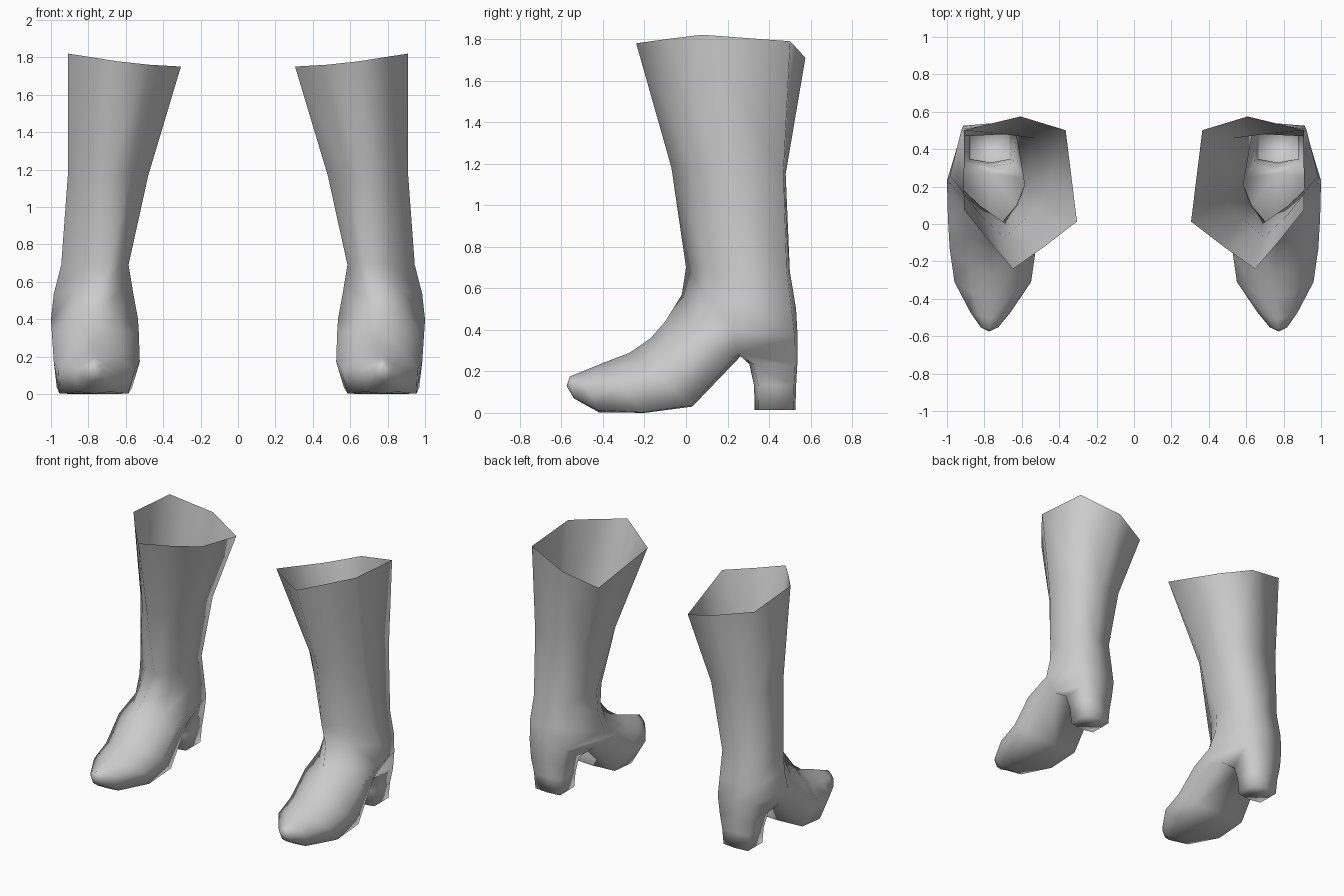
import bpy
import bmesh

cube = bpy.data.objects.get("Cube")
if cube:
    bpy.data.objects.remove(cube, do_unlink=True)

leather = bpy.data.materials.new("grey_leather")
leather.use_nodes = True
grey = (0.6, 0.6, 0.6, 1)
leather.diffuse_color = grey
leather.node_tree.nodes["Principled BSDF"].inputs["Base Color"].default_value = grey

bm = bmesh.new()


def ring(front, back, x_in, x_out, outer, inner=None, shift=0, bulge=.07, tilt=0, drop=0):
    """Eight-point section strung between a front and a back point.
    outer and inner hold corner width, corner and widest position."""
    def side(sign, shape):
        corner_s, corner_t, mid_t = shape
        return [(mid_t * .48, (shift + sign) / 2 + sign * bulge),
                (mid_t, sign), (corner_t, sign * corner_s)]

    section = [(0, shift)] + side(1, outer) + [(1, 0)] + side(-1, inner or outer)[::-1]
    mid, wide = (x_in + x_out) / 2, (x_out - x_in) / 2
    verts = []
    for t, s in section:
        y, z = (a + (b - a) * t for a, b in zip(front, back))
        verts.append(bm.verts.new((mid + s * wide, y, z + tilt * (s + abs(s)))))
    verts[5].co.z -= drop
    return verts


def heel_ring(x_in, x_out, y_front, y_back, z):
    """Six-point section of the heel block, from the outer back corner."""
    mid = (x_in + x_out) / 2
    outline = [(x_out, y_back - .01), (mid, y_back), (x_in, y_back - .01),
               (x_in, y_front + .02), (mid, y_front), (x_out, y_front + .02)]
    return [bm.verts.new((x, y, z)) for x, y in outline]


def bridge(a, b, skip=()):
    for i in range(len(a)):
        if i not in skip:
            j = (i + 1) % len(a)
            bm.faces.new((a[i], b[i], b[j], a[j]))


# Open shaft turning at the ankle into the foot and pointed toe
body = [ring(*section) for section in [
    ((-.24, 1.77), (.575, 1.71), .305, .91, (1, .91, .39), (.8, .91, .31), .13, 0, .037, .09),
    ((-.07, 1.18), (.48, 1.15), .48, .91, (.98, .98, .42), (.78, .96, .38), 0, .05),
    ((0, .70), (.50, .68), .585, .945, (.78, .97, .42), (.75, .95, .42), -.45),
    ((-.02, .57), (.53, .50), .56, .985, (.7, .96, .5), (.68, .95, .45), -.2),
    ((-.10, .44), (.538, .36), .535, 1, (.62, .98, .52), (.62, .97, .45)),
    ((-.17, .36), (.27, .28), .53, .995, (.75, .95, .45)),
    ((-.27, .29), (.03, .03), .525, .985, (.93, .98, .45), (.82, .98, .45)),
    ((-.40, .24), (-.2, 0), .55, .96, (.97, .99, .45), (.82, .99, .45)),
    ((-.51, .195), (-.42, .003), .66, .875, (.8, .95, .42)),
    ((-.56, .175), (-.54, .07), .725, .82, (.7, .9, .4)),
]]
# the two faces under the ankle stay open for the heel
for n, (a, b) in enumerate(zip(body, body[1:])):
    bridge(a, b, skip=(3, 4) if n == 4 else ())
toe = body[-1]
tip = bm.verts.new((.775, -.575, .13))
for i in range(len(toe)):
    bm.faces.new((toe[i], tip, toe[(i + 1) % len(toe)]))

# Block heel growing out of the opening
ankle, arch = body[4], body[5]
heel = [ankle[3:6] + arch[5:2:-1],
        heel_ring(.645, .90, .305, .536, .235),
        heel_ring(.66, .88, .328, .53, .13),
        heel_ring(.67, .87, .33, .527, .015)]
for a, b in zip(heel, heel[1:]):
    bridge(a, b)
bm.faces.new(heel[-1][::-1])

# Mirrored pair
mesh = bpy.data.meshes.new("boots")
bm.to_mesh(mesh)
bm.free()
mesh.materials.append(leather)
boots = bpy.data.objects.new("boots", mesh)
bpy.context.collection.objects.link(boots)
boots.modifiers.new("pair", 'MIRROR').use_axis[0] = True
bpy.ops.object.select_all(action='DESELECT')
boots.select_set(True)
bpy.context.view_layer.objects.active = boots
bpy.ops.object.shade_smooth()
